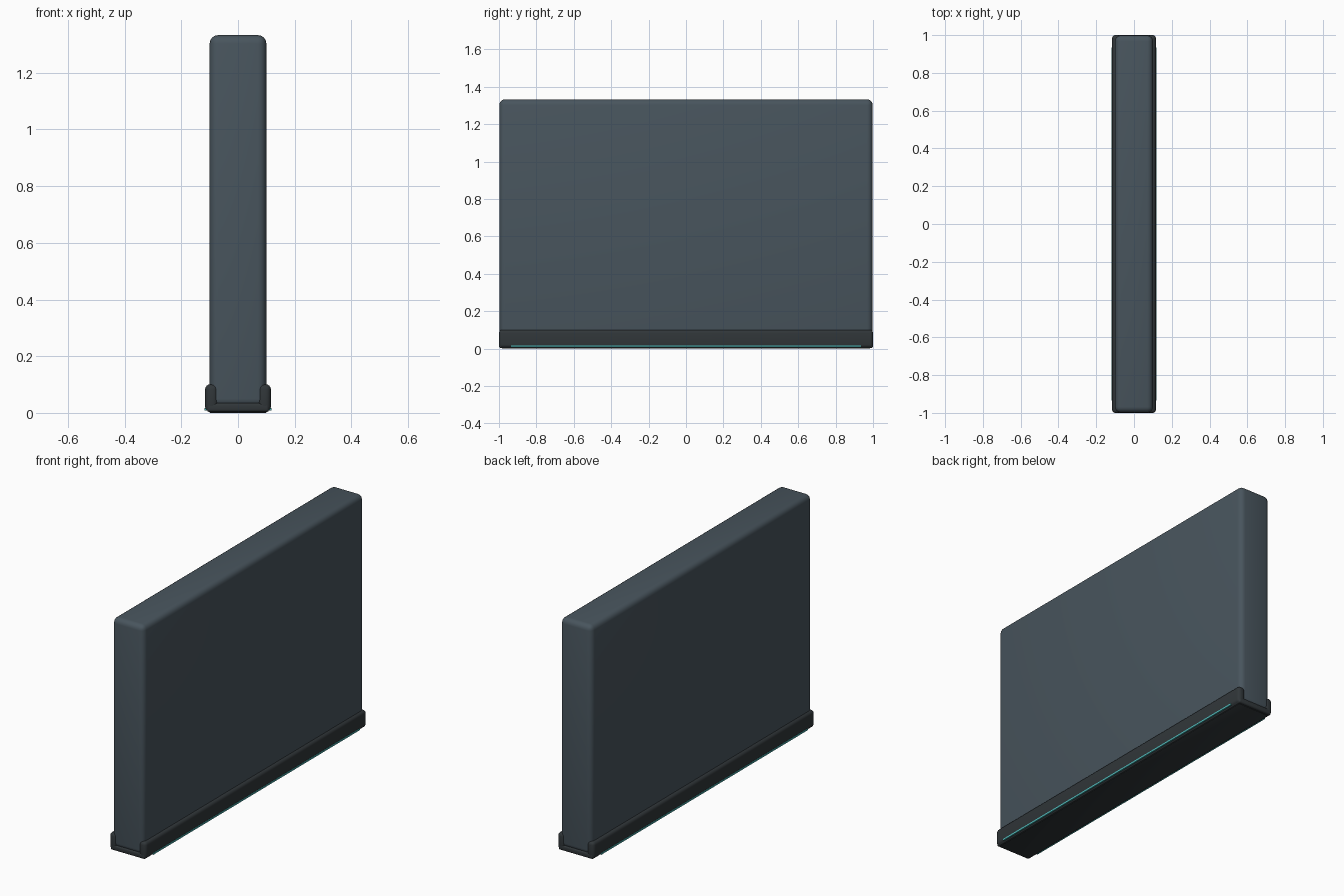
import bpy

if "Cube" in bpy.data.objects:
    bpy.data.objects.remove(bpy.data.objects["Cube"])


def material(name, rgb):
    m = bpy.data.materials.new(name)
    m.diffuse_color = (*rgb, 1)
    m.use_nodes = True
    m.node_tree.nodes["Principled BSDF"].inputs["Base Color"].default_value = m.diffuse_color
    return m


slate = material("slate", (0.065, 0.09, 0.11))
dark = material("dark_metal", (0.03, 0.037, 0.041))
teal = material("teal_glow", (0.08, 0.5, 0.5))


def box(name, lo, hi, bevel, mat, segments=4):
    """Rounded box between two opposite corners."""
    bpy.ops.mesh.primitive_cube_add(size=1, location=[(a + b) / 2 for a, b in zip(lo, hi)])
    o = bpy.context.object
    o.name = name
    o.scale = [b - a for a, b in zip(lo, hi)]
    bpy.ops.object.transform_apply(location=False, rotation=False, scale=True)
    o.data.materials.append(mat)
    if bevel:
        mod = o.modifiers.new("bevel", 'BEVEL')
        mod.width = bevel
        mod.segments = segments
        bpy.ops.object.modifier_apply(modifier=mod.name)
        bpy.ops.object.shade_smooth_by_angle()
    return o


# Upright slab
box("wall_panel", (-0.1, -0.998, 0.02), (0.1, 0.998, 1.333), 0.03, slate)

# Base channel: floor plate plus a rail and a light strip on each side
box("base_plate", (-0.11, -1, 0.003), (0.11, 1, 0.035), 0.01, dark)
for side, s in (("left", -1), ("right", 1)):
    xs = sorted((s * 0.07, s * 0.116))
    box(side + "_rail", (xs[0], -1, 0.004), (xs[1], 1, 0.101), 0.018, dark)
    xs = sorted((s * 0.1, s * 0.118))
    box(side + "_light_strip", (xs[0], -0.935, 0.009), (xs[1], 0.935, 0.018), 0, teal)

# Underside foot
box("underside_foot", (-0.1, -0.985, 0), (0.1, 0.985, 0.02), 0.003, dark, 2)
